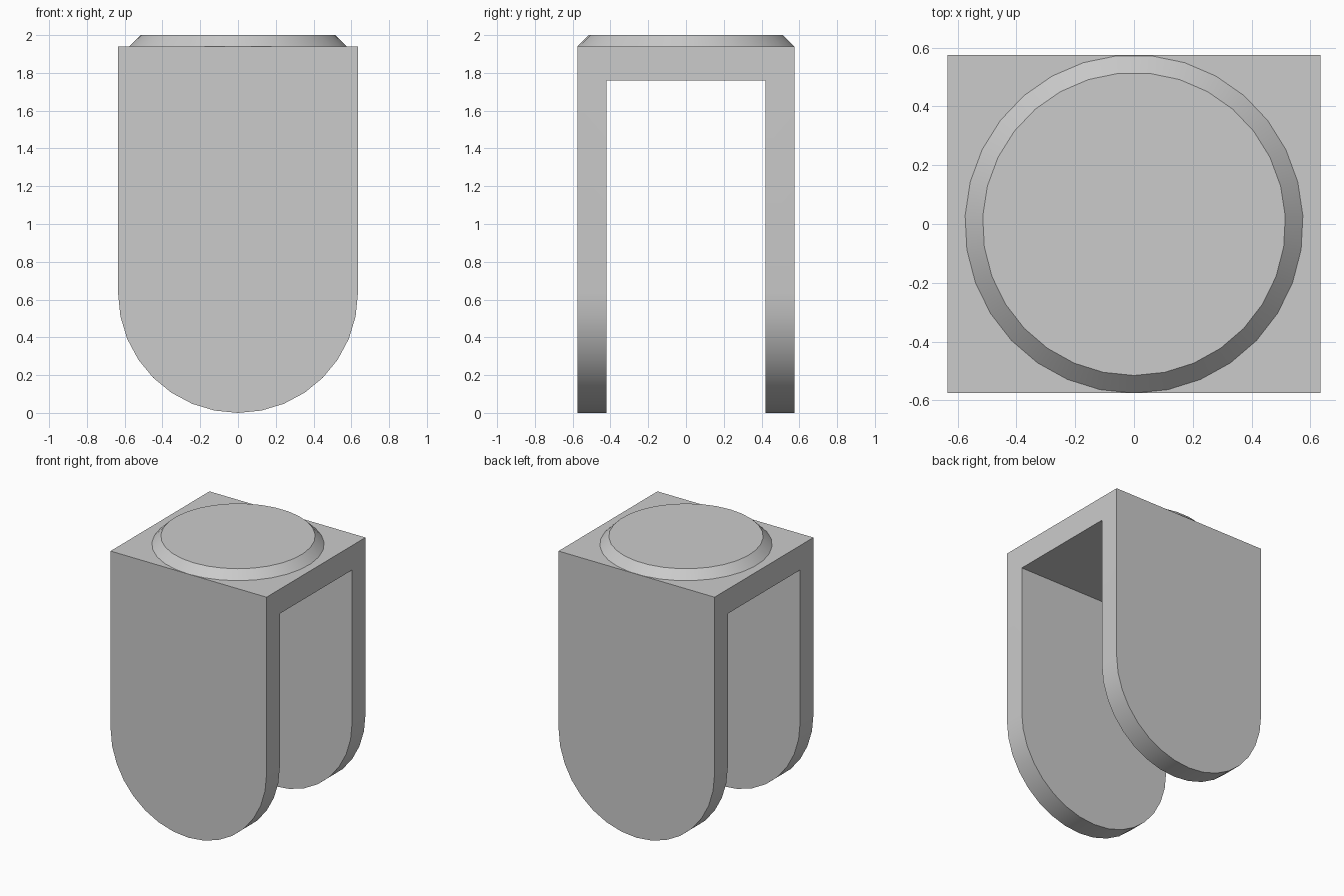
import bpy, bmesh, math

if "Cube" in bpy.data.objects:
    bpy.data.objects.remove(bpy.data.objects["Cube"], do_unlink=True)

HALF_W, HALF_D, TOP = 0.635, 0.575, 1.94
SLOT_HALF, SLOT_TOP = 0.42, 1.76

grey = bpy.data.materials.new("plain grey")
grey.use_nodes = True
colour = (0.6, 0.6, 0.6, 1)
grey.diffuse_color = colour
grey.node_tree.nodes["Principled BSDF"].inputs["Base Color"].default_value = colour


def add_object(name, bm):
    bmesh.ops.recalc_face_normals(bm, faces=bm.faces)
    mesh = bpy.data.meshes.new(name)
    bm.to_mesh(mesh)
    bm.free()
    mesh.materials.append(grey)
    obj = bpy.data.objects.new(name, mesh)
    bpy.context.collection.objects.link(obj)
    return obj


def prism(name, outline, start, depth):
    """Extrude an outline of 3D points along a vector."""
    bm = bmesh.new()
    face = bm.faces.new([bm.verts.new(p) for p in outline])
    result = bmesh.ops.extrude_face_region(bm, geom=[face], use_keep_orig=True)
    verts = [v for v in result["geom"] if isinstance(v, bmesh.types.BMVert)]
    bmesh.ops.translate(bm, verts=verts, vec=depth)
    bmesh.ops.translate(bm, verts=bm.verts, vec=start)
    return add_object(name, bm)


def smooth(obj):
    bpy.ops.object.select_all(action='DESELECT')
    obj.select_set(True)
    bpy.context.view_layer.objects.active = obj
    bpy.ops.object.shade_smooth_by_angle(angle=math.radians(30))


# Clevis bracket: round-bottomed block with a slot from side to side
steps = 16
outline = [(-HALF_W, 0, TOP)]
for i in range(steps + 1):
    a = math.pi * (1 + i / steps)
    outline.append((HALF_W * math.cos(a), 0, HALF_W + HALF_W * math.sin(a)))
outline.append((HALF_W, 0, TOP))
bracket = prism("clevis_bracket", outline, (0, -HALF_D, 0), (0, 2 * HALF_D, 0))

slot = [(0, -SLOT_HALF, -1), (0, SLOT_HALF, -1),
        (0, SLOT_HALF, SLOT_TOP), (0, -SLOT_HALF, SLOT_TOP)]
cutter = prism("slot_cutter", slot, (-1, 0, 0), (2, 0, 0))
cutter.hide_render = True

cut = bracket.modifiers.new("slot", 'BOOLEAN')
cut.operation = 'DIFFERENCE'
cut.solver = 'EXACT'
cut.object = cutter
bpy.context.view_layer.objects.active = bracket
bracket.select_set(True)
bpy.ops.object.modifier_apply(modifier=cut.name)
bpy.data.objects.remove(cutter, do_unlink=True)
smooth(bracket)

# Low round boss with a chamfered rim
sides = 31
rings = [(HALF_D, TOP), (0.515, 2.0)]
bm = bmesh.new()
loops = []
for radius, z in rings:
    angles = [math.tau * i / sides - math.pi / 2 for i in range(sides)]
    loops.append([bm.verts.new((radius * math.cos(a), radius * math.sin(a), z))
                  for a in angles])
for i in range(sides):
    j = (i + 1) % sides
    bm.faces.new((loops[0][i], loops[0][j], loops[1][j], loops[1][i]))
for loop in loops:
    bm.faces.new(loop)
smooth(add_object("top_boss", bm))
